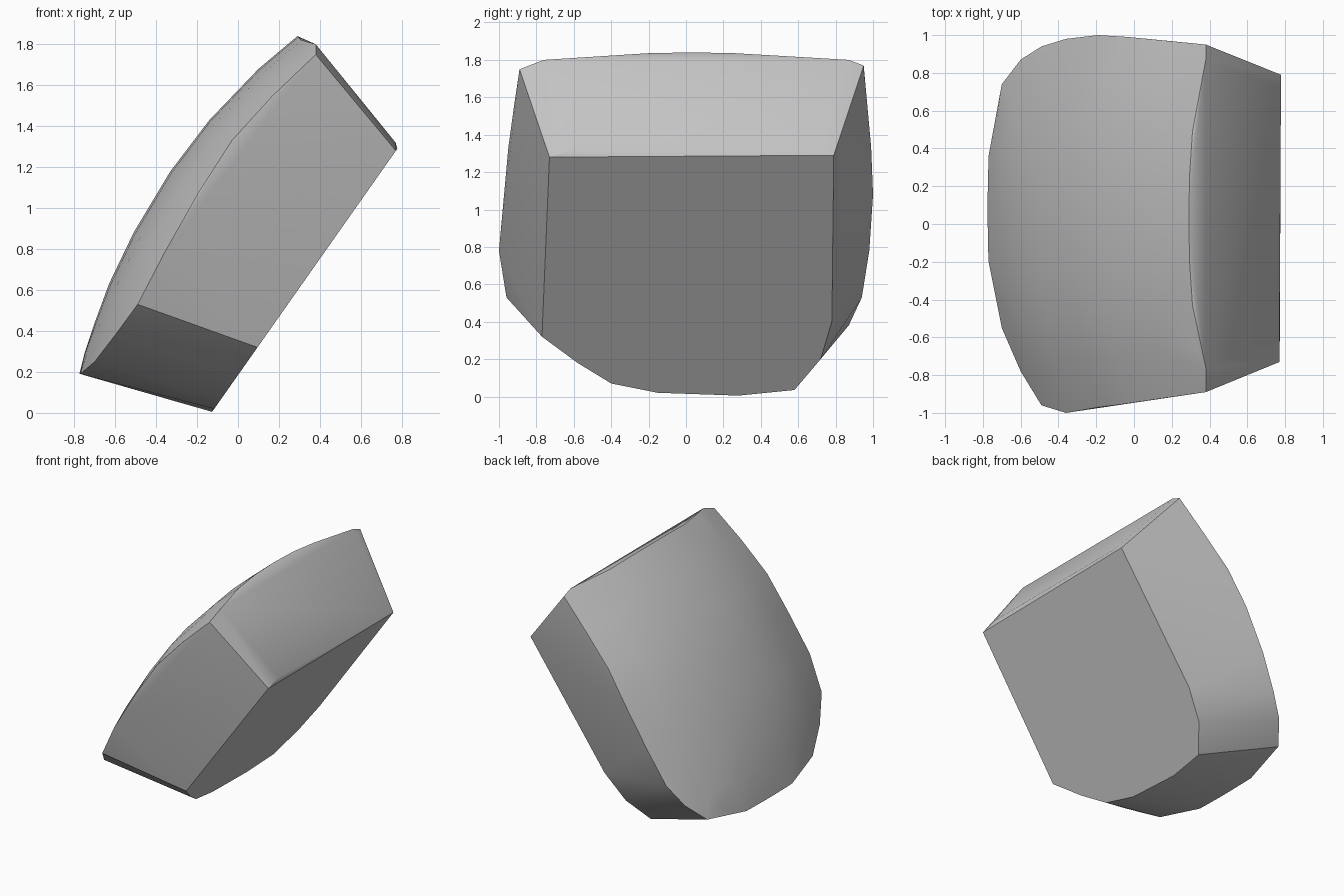
import bpy
import bmesh
import math

default_cube = bpy.data.objects.get("Cube")
if default_cube:
    bpy.data.objects.remove(default_cube, do_unlink=True)


def make_material(name, red, green, blue):
    material = bpy.data.materials.new(name)
    material.use_nodes = True
    colour = (red, green, blue, 1.0)
    material.diffuse_color = colour
    for node in material.node_tree.nodes:
        if node.type == 'BSDF_PRINCIPLED':
            node.inputs["Base Color"].default_value = colour
    return material


def base_point(y, z):
    """Place a point of the flat underside on its sloping plane."""
    return (-0.13 + 0.704 * z, y, z)


def dome_section(crest, rim, front, back, steps=8):
    """Arch across the slab, from the front rim over the crest to the back rim."""
    middle = (front + back) / 2
    half = (back - front) / 2
    section = []
    for step in range(steps + 1):
        t = 2 * step / steps - 1
        fall = abs(t) ** 2.2
        x = crest[0] + (rim[0] - crest[0]) * fall
        z = crest[1] + (rim[1] - crest[1]) * fall
        section.append((x, middle + half * t, z))
    return section


# Flat underside: square upper corners, rounded lower end
underside = [base_point(y, z) for y, z in (
    (-0.73, 1.28), (0.79, 1.29), (0.78, 0.4), (0.72, 0.2), (0.58, 0.035),
    (0.28, 0.005), (-0.15, 0.02), (-0.4, 0.07), (-0.58, 0.18), (-0.77, 0.32))]

# Narrow bevels along the upper end
upper_end = [(0.77, -0.6, 1.32), (0.77, 0.72, 1.32),
             (0.38, -0.76, 1.8), (0.38, 0.87, 1.8), (0.38, 0.95, 1.77)]

# Domed face: crest (x, z), rim (x, z), front y, back y
dome_stations = (
    ((0.29, 1.84), (0.38, 1.75), -0.89, 0.95),
    ((0.1, 1.68), (0.17, 1.55), -0.92, 0.97),
    ((-0.14, 1.43), (-0.03, 1.33), -0.95, 0.99),
    ((-0.33, 1.18), (-0.19, 1.08), -0.97, 1.0),
    ((-0.51, 0.88), (-0.36, 0.78), -1.0, 0.98),
    ((-0.63, 0.63), (-0.49, 0.53), -0.96, 0.94),
    ((-0.7, 0.44), (-0.6, 0.38), -0.78, 0.87),
    ((-0.75, 0.29), (-0.7, 0.25), -0.55, 0.74),
    ((-0.775, 0.19), (-0.77, 0.19), -0.2, 0.36),
)

points = underside + upper_end
for station in dome_stations:
    points += dome_section(*station)

# Wrap the outlines into one solid block
bm = bmesh.new()
for point in points:
    bm.verts.new(point)
bmesh.ops.remove_doubles(bm, verts=bm.verts[:], dist=0.003)
bmesh.ops.convex_hull(bm, input=bm.verts[:], use_existing_faces=False)
loose = [vert for vert in bm.verts if not vert.link_faces]
bmesh.ops.delete(bm, geom=loose, context='VERTS')
bmesh.ops.dissolve_limit(bm, angle_limit=math.radians(1),
                         verts=bm.verts[:], edges=bm.edges[:])
bmesh.ops.recalc_face_normals(bm, faces=bm.faces[:])

mesh = bpy.data.meshes.new("domed_block")
bm.to_mesh(mesh)
bm.free()
block = bpy.data.objects.new("domed_block", mesh)
bpy.context.collection.objects.link(block)
mesh.materials.append(make_material("plain grey", 0.55, 0.55, 0.55))

# Soft dome, crisp outer edges
bpy.ops.object.select_all(action='DESELECT')
block.select_set(True)
bpy.context.view_layer.objects.active = block
bpy.ops.object.shade_smooth_by_angle(angle=math.radians(30))
